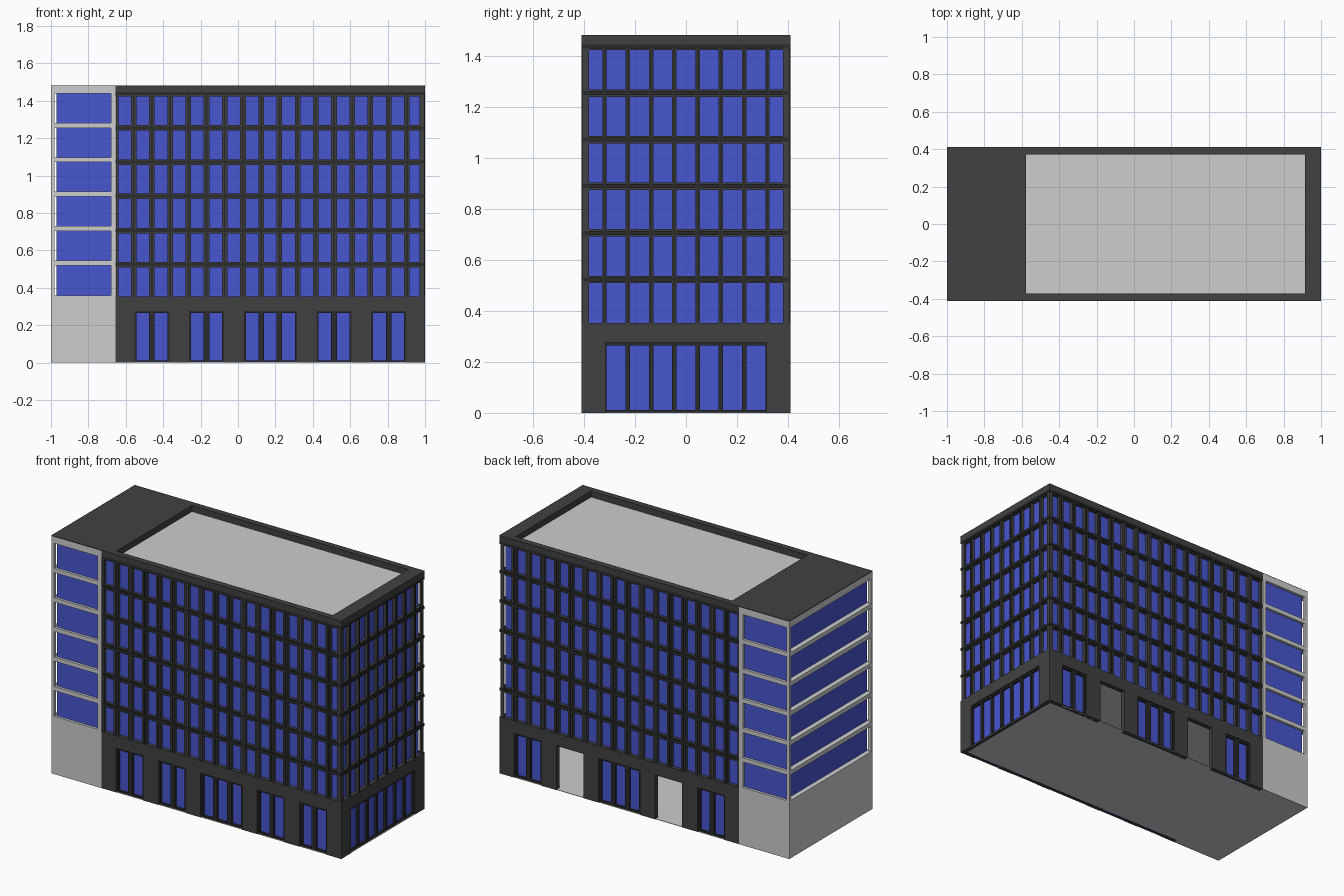
import bpy, bmesh

if "Cube" in bpy.data.objects:
    bpy.data.objects.remove(bpy.data.objects["Cube"])

X0, X1, W, H = -0.655, 1.0, 0.411, 1.483     # dark block extents, half depth, height
BASE, STEP, FLOORS = 0.353, 0.183, 6         # ground storey height, storey pitch
TOP = BASE + STEP * FLOORS - 0.006           # underside of parapet


def material(name, rgb):
    m = bpy.data.materials.new(name)
    m.diffuse_color = (*rgb, 1)
    m.use_nodes = True
    m.node_tree.nodes["Principled BSDF"].inputs["Base Color"].default_value = m.diffuse_color
    return m


DARK = material("dark_wall", (0.053, 0.053, 0.053))
TRIM = material("black_trim", (0.024, 0.024, 0.024))
LIGHT = material("light_concrete", (0.61, 0.61, 0.61))
GLASS = material("blue_glass", (0.063, 0.095, 0.63))


def boxes(name, items, mat):
    """One object from a list of (corner, opposite corner) boxes."""
    bm = bmesh.new()
    for a, b in items:
        cube = bmesh.ops.create_cube(bm, size=1)["verts"]
        for v in cube:
            v.co = [(p + q) / 2 + c * abs(q - p) for p, q, c in zip(a, b, v.co)]
    me = bpy.data.meshes.new(name)
    bm.to_mesh(me)
    bm.free()
    me.materials.append(mat)
    ob = bpy.data.objects.new(name, me)
    bpy.context.collection.objects.link(ob)
    return ob


def facade(side, place, length, cells, pier, openings):
    """place(u, d, z) maps along-wall, inward depth and height to the world.
    openings: (first cell, cell count, glazed)."""
    pitch = length / cells

    def box(u0, u1, d0, d1, z0, z1):
        return place(u0, d0, z0), place(u1, d1, z1)

    # upper storeys: glass sheet, piers, floor ledges
    boxes(side + "_glass", [box(0.01, length - 0.026, 0.024, 0.03, BASE, TOP)], GLASS)
    piers = []
    for i in range(cells + 1):
        u = i * pitch
        piers.append(box(max(u - pier / 2, 0.002), min(u + pier / 2, length - 0.004),
                         0.004, 0.03, BASE, TOP))
    boxes(side + "_piers", piers, DARK)
    fins = [box(i * pitch - 0.005, i * pitch + 0.005, 0.001, 0.01, BASE, TOP)
            for i in range(1, cells)]
    boxes(side + "_fins", fins, TRIM)
    ledges, bands = [], []
    for k in range(1, FLOORS + 1):
        z = BASE + STEP * k - 0.012
        ledges.append(box(0, length, 0, 0.02, z - 0.008, z + 0.008))
        bands.append(box(0.002, length - 0.004, 0.006, 0.03, z - 0.015, z + 0.014))
    boxes(side + "_ledges", ledges, TRIM)
    boxes(side + "_bands", bands, DARK)

    # ground storey: solid wall around the openings
    wall, frames, panes = [], [], []
    u, head = 0, 0.276
    for first, count, glazed in openings:
        a, b = first * pitch, (first + count) * pitch
        a, b = a + 0.004, b - 0.004
        wall.append(box(u, a, 0, 0.03, 0, BASE))
        wall.append(box(a, b, 0, 0.03, head, BASE))
        u = b
        if glazed:
            panes.append(box(a, b, 0.022, 0.028, 0, head))
            frames.append(box(a, b, 0.008, 0.026, 0, 0.012))
            frames.append(box(a, b, 0.008, 0.026, head - 0.011, head))
            for i in range(count + 1):
                c = (first + i) * pitch
                frames.append(box(max(c - pier / 2, a), min(c + pier / 2, b),
                                  0.008, 0.026, 0, head))
    wall.append(box(u, length, 0, 0.03, 0, BASE))
    boxes(side + "_ground_wall", wall, DARK)
    boxes(side + "_ground_frames", frames, TRIM)
    boxes(side + "_ground_glass", panes, GLASS)


groups = [(1, 2), (4, 2), (7, 3), (11, 2), (14, 2)]
facade("front", lambda u, d, z: (X0 + u, -W + d, z), X1 - X0, 17, 0.03,
       [(f, n, True) for f, n in groups])
# the back has two open doorways
facade("back", lambda u, d, z: (X0 + u, W - d, z), X1 - X0, 17, 0.03,
       [(f, n, f not in (4, 11)) for f, n in groups])
facade("right", lambda u, d, z: (X1 - d, -W + u, z), 2 * W, 9, 0.017, [(1, 7, True)])

# floor, ceiling and sunken roof deck
boxes("ground_floor", [((X0, -W + 0.002, 0), (X1 - 0.002, W - 0.002, 0.003))], LIGHT)
boxes("ground_ceiling", [((X0, -W + 0.03, BASE - 0.01), (X1 - 0.03, W - 0.03, BASE))], LIGHT)
RX0, RX1, RY = -0.578, 0.915, 0.372
boxes("roof_deck", [((X0, -W + 0.02, TOP - 0.02), (X1 - 0.02, W - 0.02, TOP))], LIGHT)
boxes("parapet", [((X0, -W, TOP), (RX0, W, H)),
                  ((RX1, -W, TOP), (X1, W, H)),
                  ((RX0, -W, TOP), (RX1, -RY, H)),
                  ((RX0, RY, TOP), (RX1, W, H))], DARK)

# stair tower: plinth, glass core, floor bands, corner posts, dark cap
boxes("tower_plinth", [((-1, -W, 0), (X0, W, 0.36))], LIGHT)
boxes("tower_glass", [((-0.97, -W + 0.016, 0.35), (X0 - 0.002, W - 0.016, 1.45))], GLASS)
bands = [((-1, -W, 0.336 + STEP * k + 0.001 * k), (X0, W, 0.362 + STEP * k + 0.001 * k))
         for k in range(1, FLOORS)]
bands.append(((-1, -W, 1.438), (X0, W, H - 0.004)))
boxes("tower_bands", bands, LIGHT)
posts = []
for s in (-1, 1):
    for a, b in ((-1, -0.98), (-0.68, X0)):
        y = sorted((s * W, s * (W - 0.016)))
        posts.append(((a, y[0], 0.35), (b, y[1], 1.45)))
boxes("tower_posts", posts, LIGHT)
boxes("tower_cap", [((-1, -W, H - 0.004), (X0, W, H))], DARK)
